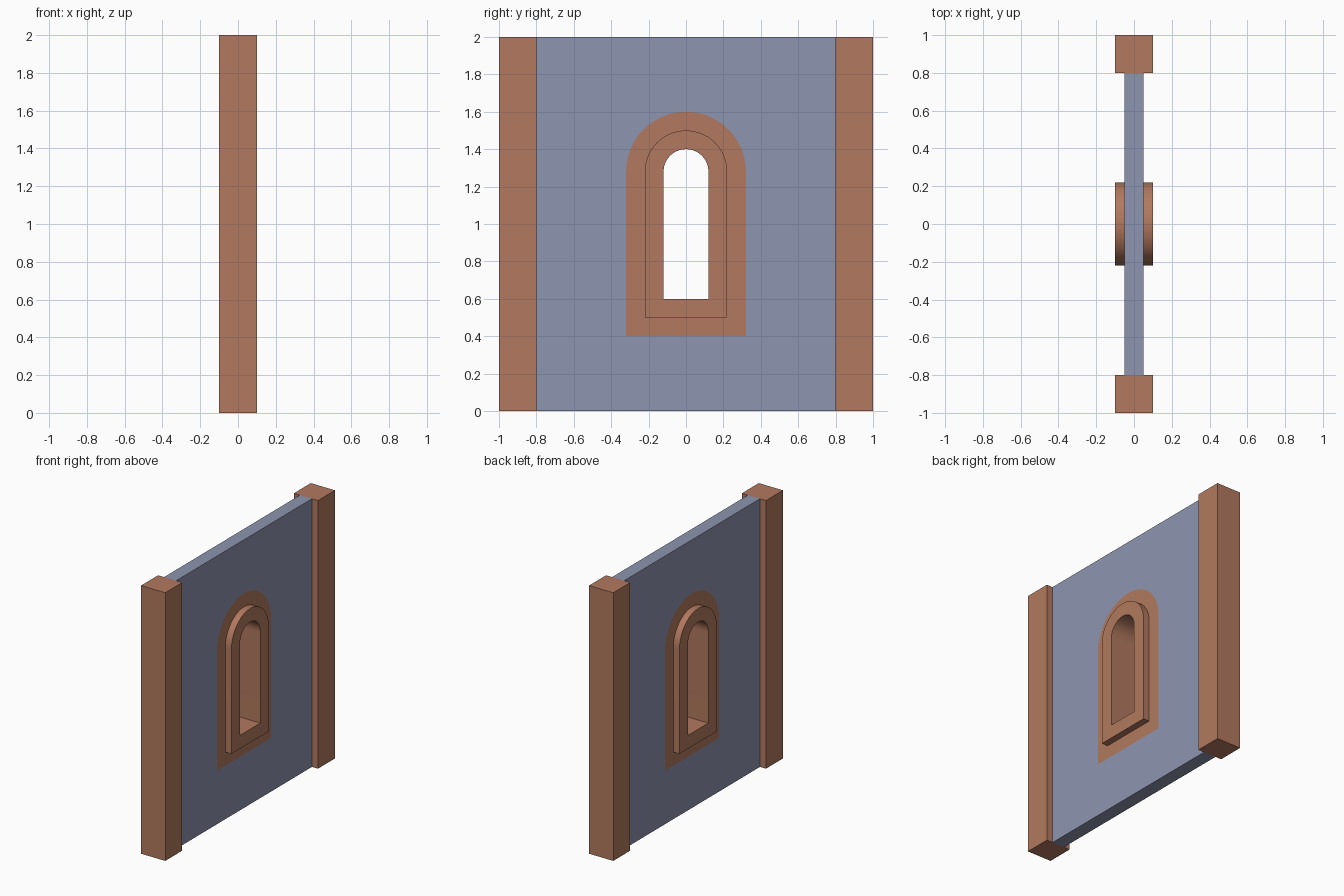
import bpy, bmesh, math

if "Cube" in bpy.data.objects:
    bpy.data.objects.remove(bpy.data.objects["Cube"])

SPRING = 1.28          # height where the arches start to curve
SEG = 20               # segments per quarter arch


def material(name, rgb):
    m = bpy.data.materials.new(name)
    m.diffuse_color = (*rgb, 1)
    m.use_nodes = True
    m.node_tree.nodes["Principled BSDF"].inputs["Base Color"].default_value = m.diffuse_color
    return m


brick = material("terracotta", (0.445, 0.191, 0.114))
plaster = material("blue grey plaster", (0.27, 0.30, 0.428))


def half_arch(r):
    """Right half of an arch outline, bottom centre to top centre, as (y, z)."""
    pts = [(0, 0.72 - r), (r, 0.72 - r)]
    for i in range(SEG + 1):
        a = i / SEG * math.pi / 2
        pts.append((r * math.cos(a), SPRING + r * math.sin(a)))
    return pts


def finish(bm, name, mats):
    bmesh.ops.remove_doubles(bm, verts=bm.verts, dist=1e-5)
    bmesh.ops.recalc_face_normals(bm, faces=bm.faces)
    me = bpy.data.meshes.new(name)
    bm.to_mesh(me)
    bm.free()
    for m in mats:
        me.materials.append(m)
    ob = bpy.data.objects.new(name, me)
    bpy.context.collection.objects.link(ob)
    return ob


def face(bm, pts, mat):
    f = bm.faces.new([bm.verts.new(p) for p in pts])
    f.material_index = mat


def strip(bm, a, xa, b, xb, side, mat):
    """Quads between two half outlines lying at depths xa and xb."""
    for (p, q), (s, t) in zip(zip(a, a[1:]), zip(b, b[1:])):
        face(bm, [(xa, side * p[0], p[1]), (xa, side * q[0], q[1]),
                  (xb, side * t[0], t[1]), (xb, side * s[0], s[1])], mat)


# Wall panel with flush painted band, raised arched frame and open window
band, outer, inner = half_arch(0.32), half_arch(0.22), half_arch(0.12)
border = [(0, 0), (0.8, 0), (0.8, 2), (0, 2)]
bm = bmesh.new()
for side in (-1, 1):
    for d in (-1, 1):
        panel = border + band[::-1]
        face(bm, [(d * 0.05, side * y, z) for y, z in panel], 0)
        strip(bm, band, d * 0.05, outer, d * 0.05, side, 1)   # flush band
        strip(bm, outer, d * 0.05, outer, d * 0.1, side, 1)   # frame rim
        strip(bm, outer, d * 0.1, inner, d * 0.1, side, 1)    # frame face
    strip(bm, inner, -0.1, inner, 0.1, side, 1)               # window reveal
    strip(bm, border, -0.05, border, 0.05, side, 0)           # wall edges
wall = finish(bm, "wall_with_arched_window", [plaster, brick])
bpy.context.view_layer.objects.active = wall
wall.select_set(True)
bpy.ops.object.shade_smooth_by_angle(angle=math.radians(30))

# Square posts at both ends
for side, name in ((-1, "left_post"), (1, "right_post")):
    bm = bmesh.new()
    bmesh.ops.create_cube(bm, size=1)
    for v in bm.verts:
        v.co = (v.co.x * 0.2, v.co.y * 0.2 + side * 0.9, v.co.z * 2 + 1)
    finish(bm, name, [brick])
